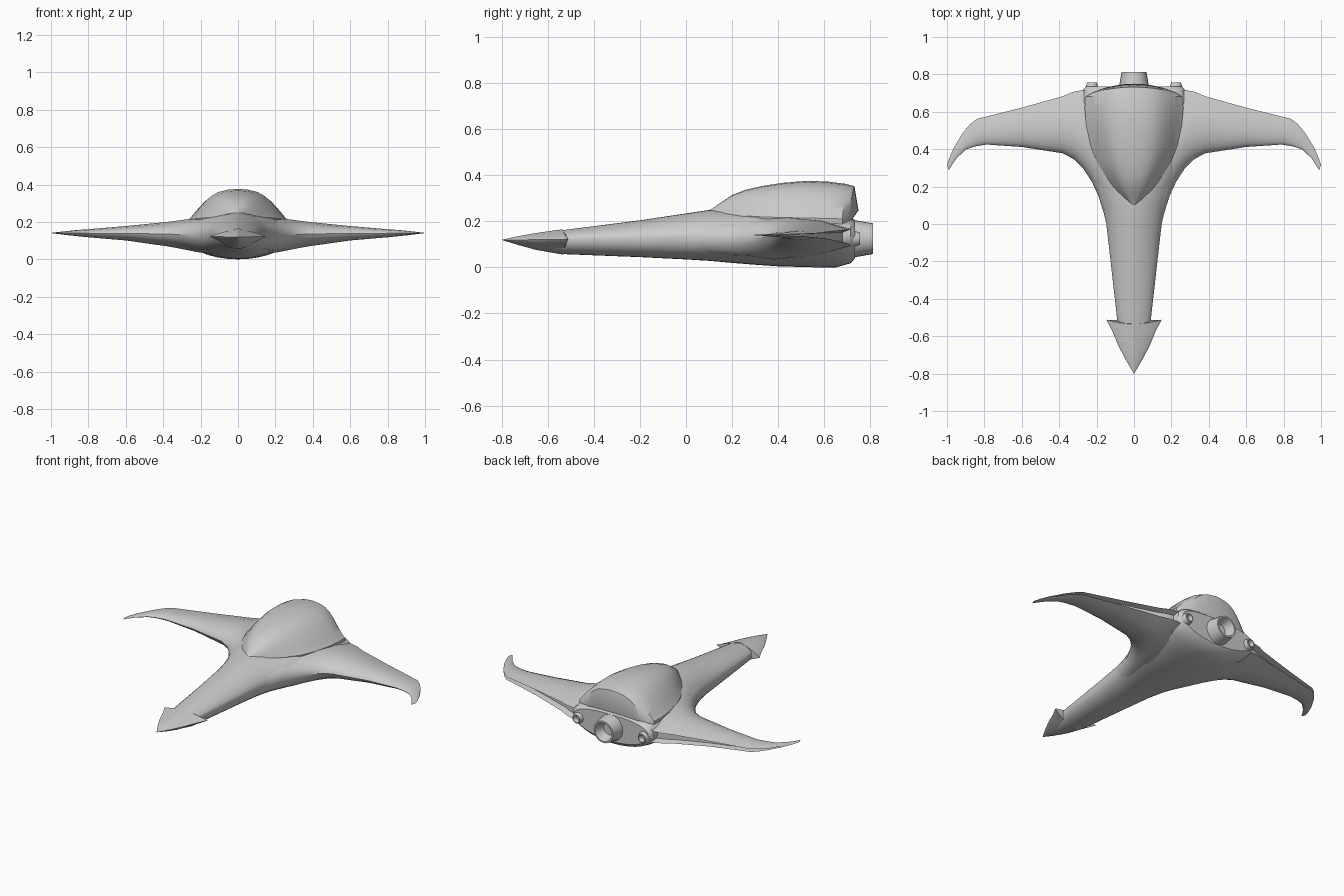
import bpy, bmesh, math
from mathutils import Vector


def loft(name, rings, mirror=False, angle=35):
    """Skin a list of equal-length closed rings and cap both ends."""
    bm = bmesh.new()
    rows = [[bm.verts.new(p) for p in r] for r in rings]
    n = len(rings[0])
    for a, b in zip(rows, rows[1:]):
        for i in range(n):
            j = (i + 1) % n
            bm.faces.new((a[i], a[j], b[j], b[i]))
    bm.faces.new(rows[0])
    bm.faces.new(rows[-1])
    bmesh.ops.remove_doubles(bm, verts=bm.verts, dist=1e-5)
    bmesh.ops.recalc_face_normals(bm, faces=bm.faces)
    me = bpy.data.meshes.new(name)
    bm.to_mesh(me)
    bm.free()
    for p in me.polygons:
        p.use_smooth = True
    me.set_sharp_from_angle(angle=math.radians(angle))
    ob = bpy.data.objects.new(name, me)
    bpy.context.collection.objects.link(ob)
    if mirror:
        ob.modifiers.new("mirror", 'MIRROR').use_mirror_merge = False
    return ob


def section(y, w, zb, zm, zt, n_top, n_bot, bow=0.0, steps=32):
    """Superellipse cross-section facing y, with separate upper and lower shape."""
    pts = []
    for k in range(steps):
        a = 2 * math.pi * k / steps
        c, s = math.cos(a), math.sin(a)
        n = n_top if s >= 0 else n_bot
        x = w * math.copysign(abs(c) ** (2 / n), c)
        h = abs(s) ** (2 / n)
        z = zm + (zt - zm) * h if s >= 0 else zm - (zm - zb) * h
        pts.append((x, y + bow * (x / max(w, 1e-4)) ** 2, z))
    return pts


# Fuselage: slim neck that swells into the rear hull
hull = [  # y, half width, bottom, middle, top, upper and lower roundness
    (-.66, .055, .080, .12, .140, 1.6, 1.7),
    (-.53, .088, .058, .125, .163, 1.7, 2.2),
    (-.20, .125, .045, .13, .205, 1.7, 2.3),
    (.00, .148, .035, .135, .235, 1.7, 2.3),
    (.10, .170, .029, .135, .25, 1.7, 2.3),
    (.20, .205, .020, .135, .25, 1.9, 2.2),
    (.30, .245, .012, .135, .25, 2.2, 2.1),
    (.40, .270, .005, .135, .24, 2.6, 2.0),
    (.55, .285, .001, .135, .235, 2.8, 2.0),
    (.65, .285, .000, .135, .23, 2.8, 2.0),
    (.715, .275, .018, .135, .22, 2.8, 2.0),
    (.735, .255, .040, .135, .205, 2.6, 2.0),
]
loft("fuselage", [section(*h) for h in hull])

# Arrowhead nose with swept-back barbs
nose = [
    (-.80, .0005, .1195, .12, .1205, 1.3, 1.3, 0),
    (-.73, .042, .098, .12, .136, 1.35, 1.35, 0),
    (-.65, .084, .076, .121, .150, 1.3, 1.3, 0),
    (-.58, .117, .064, .122, .160, 1.2, 1.2, .01),
    (-.535, .149, .056, .123, .166, 1.1, 1.1, .024),
]
loft("arrowhead_nose", [section(*s) for s in nose])

# Canopy: bell-shaped dome, widest near the rear, with a bowed back
bell = [(1, 0), (.95, .08), (.88, .22), (.77, .43), (.66, .62), (.54, .78),
        (.4, .9), (.22, .97), (0, 1)]
canopy = [  # y, half width, rim height, top, bow
    (.095, .004, .240, .246, 0),
    (.125, .050, .236, .264, .01),
    (.16, .090, .232, .288, .015),
    (.20, .122, .228, .315, .015),
    (.26, .160, .224, .338, .01),
    (.33, .198, .220, .354, 0),
    (.42, .232, .217, .368, 0),
    (.53, .256, .215, .377, 0),
    (.62, .264, .213, .373, 0),
    (.69, .258, .211, .364, -.01),
    (.732, .225, .205, .354, -.03),
]
rings = []
for y, w, zr, zt, bow in canopy:
    half = [(w * u, y + bow * u * u, zr + (zt - zr) * v) for u, v in bell]
    half = [(w * .97, y + bow, .16)] + half
    rings.append(half + [(-x, yy, z) for x, yy, z in reversed(half[:-1])])
# back face leans outward towards its foot
rings.append([(x * .98, .75 - .045 * (x / .22) ** 2, .16 + (z - .16) * .45)
              for x, _, z in rings[-1]])
loft("canopy", rings)

# Wings: hooked tips, blunt trailing edge with a recessed channel
profile = [(0, 0), (.03, .3), (.1, .58), (.22, .83), (.42, 1), (.7, .86), (1, .42)]
wing = [  # leading x, y, trailing x, y, bottom, top
    (.10, -.18, .10, .715, .05, .20),
    (.15, .02, .15, .715, .04, .212),
    (.19, .15, .19, .715, .035, .218),
    (.225, .225, .225, .715, .040, .218),
    (.27, .295, .28, .715, .050, .214),
    (.32, .345, .33, .705, .060, .207),
    (.38, .378, .38, .683, .070, .200),
    (.60, .412, .60, .622, .101, .178),
    (.79, .425, .84, .562, .119, .160),
    (.85, .415, .875, .535, .124, .157),
    (.90, .398, .915, .488, .129, .152),
    (.95, .350, .962, .410, .135, .147),
    (.975, .312, .987, .355, .138, .144),
    (.990, .288, 1.0, .315, .140, .142),
]
rings = []
for xl, yl, xt, yt, zb, zt in wing:
    a, b = Vector((xl, yl)), Vector((xt, yt))
    zm, h = (zb + zt) / 2, (zt - zb) / 2
    outline = profile + [(1 - .035 / max(b.y - a.y, .12), .25),
                         (1 - .035 / max(b.y - a.y, .12), -.25)]
    outline += [(t, -v) for t, v in reversed(profile[1:])]
    rings.append([(*a.lerp(b, t), zm + h * v) for t, v in outline])
loft("wing", rings, mirror=True)


def nozzle(name, x, z, prof, mirror=False):
    """Revolved engine nozzle along y from (radius, y) points."""
    n = 24
    loft(name, [[(x + r * math.cos(2 * math.pi * k / n), y,
                  z + r * math.sin(2 * math.pi * k / n)) for k in range(n)]
                for r, y in prof], mirror)


# Engines: one large in the centre, a small one on each side
nozzle("main_engine", 0, .125,
       [(.083, .70), (.080, .735), (.067, .812), (.057, .812), (.038, .755)])
nozzle("side_engine", .225, .125,
       [(.037, .69), (.035, .73), (.026, .757), (.021, .757), (.013, .735)], True)
